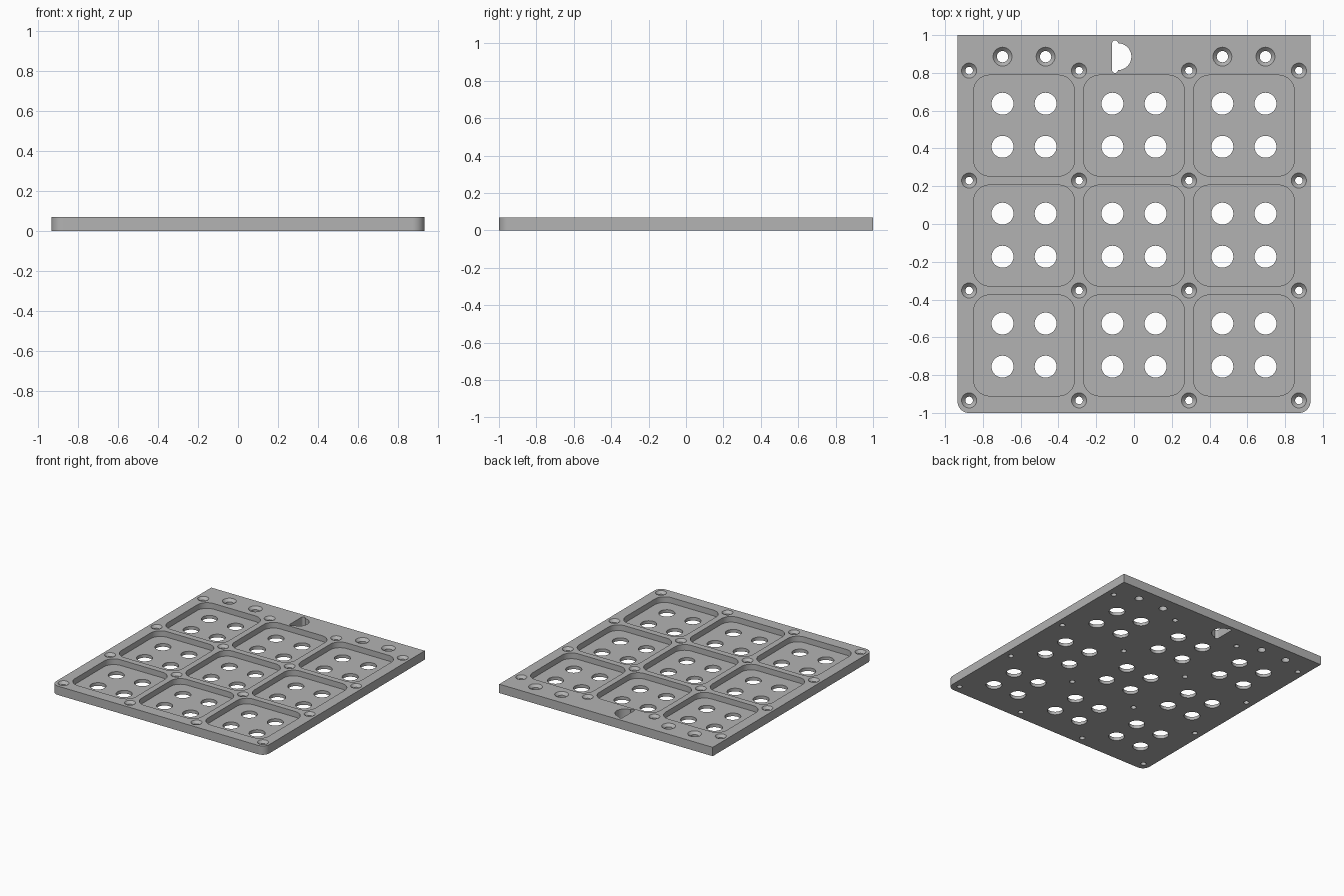
import bpy, bmesh
from math import sin, cos, pi

if "Cube" in bpy.data.objects:
    bpy.data.objects.remove(bpy.data.objects["Cube"])

HEIGHT = 0.07
FLOOR = 0.025       # thickness left under each pocket
PITCH = 0.582       # spacing of the pocket grid
HALF_X, HALF_Y = 0.934, 1.0
GRID_Y = -0.061     # centre of the pocket grid

grey = bpy.data.materials.new("grey")
grey.use_nodes = True
grey.diffuse_color = (0.45, 0.45, 0.45, 1)
grey.node_tree.nodes["Principled BSDF"].inputs["Base Color"].default_value = grey.diffuse_color


def arc(x, y, r, start, end, steps):
    return [(x + r * cos(start + (end - start) * i / steps),
             y + r * sin(start + (end - start) * i / steps)) for i in range(steps + 1)]


def circle(x, y, r, steps=40):
    return arc(x, y, r, 0, 2 * pi, steps)[:-1]


def loft(bm, rings):
    """Closed solid through (outline, z) rings from bottom to top."""
    loops = [[bm.verts.new((x, y, z)) for x, y in outline] for outline, z in rings]
    n = len(loops[0])
    bm.faces.new(loops[0][::-1])
    bm.faces.new(loops[-1])
    for low, high in zip(loops, loops[1:]):
        for i in range(n):
            j = (i + 1) % n
            bm.faces.new((low[i], low[j], high[j], high[i]))


def make_object(name, bm):
    mesh = bpy.data.meshes.new(name)
    bm.to_mesh(mesh)
    bm.free()
    mesh.materials.append(grey)
    obj = bpy.data.objects.new(name, mesh)
    bpy.context.collection.objects.link(obj)
    return obj


def cut(target, bm, name):
    cutter = make_object(name, bm)
    cutter.hide_render = True
    mod = target.modifiers.new(name, "BOOLEAN")
    mod.operation, mod.solver, mod.object = "DIFFERENCE", "EXACT", cutter
    bpy.context.view_layer.objects.active = target
    bpy.ops.object.modifier_apply(modifier=name)
    bpy.data.objects.remove(cutter)


# Plate with square back corners and rounded front corners
r = 0.06
outline = [(HALF_X, HALF_Y), (-HALF_X, HALF_Y)]
outline += arc(-HALF_X + r, -HALF_Y + r, r, pi, 1.5 * pi, 12)
outline += arc(HALF_X - r, -HALF_Y + r, r, 1.5 * pi, 2 * pi, 12)
bm = bmesh.new()
loft(bm, [(outline, 0), (outline, HEIGHT)])
plate = make_object("tray_plate", bm)

# Rounded square pockets and the four round holes in each
pockets, holes = bmesh.new(), bmesh.new()
half, r = 0.267, 0.085
for i in (-1, 0, 1):
    for j in (-1, 0, 1):
        cx, cy = i * PITCH, GRID_Y + j * PITCH
        shape = []
        for k, (sx, sy) in enumerate(((1, 1), (-1, 1), (-1, -1), (1, -1))):
            shape += arc(cx + sx * (half - r), cy + sy * (half - r), r,
                         k * pi / 2, (k + 1) * pi / 2, 10)
            ring = circle(cx + sx * 0.114, cy + sy * 0.114 + 0.002, 0.058)
            loft(holes, [(ring, -0.1), (ring, 0.2)])
        loft(pockets, [(shape, FLOOR), (shape, 0.2)])
cut(plate, pockets, "pocket_cutter")
cut(plate, holes, "hole_cutter")

# Countersunk screw holes between the pockets, and larger ones along the back
screws = [((i - 1.5) * PITCH, GRID_Y + (j - 1.5) * PITCH, 0.02, 0.04)
          for i in range(4) for j in range(4)]
screws += [(x, 0.886, 0.03, 0.05) for x in (-0.696, -0.468, 0.468, 0.696)]
bm = bmesh.new()
for x, y, inner, outer in screws:
    shaft, rim = circle(x, y, inner, 32), circle(x, y, outer, 32)
    loft(bm, [(shaft, -0.1), (shaft, HEIGHT - (outer - inner)), (rim, HEIGHT), (rim, 0.2)])

# D-shaped slot with relieved corners
sx, sy, r, relief = -0.085, 0.886, 0.071, 0.0155
slot = arc(sx, sy, r, -pi / 2, pi / 2, 32)
slot += arc(sx - relief, sy + r, relief, 0, pi, 12)[1:]
slot += arc(sx - relief, sy - r, relief, pi, 2 * pi, 12)[:-1]
loft(bm, [(slot, -0.1), (slot, 0.2)])
cut(plate, bm, "screw_and_slot_cutter")

# Smooth the curved walls, keep edges crisp
bpy.ops.object.select_all(action="DESELECT")
plate.select_set(True)
bpy.context.view_layer.objects.active = plate
bpy.ops.object.shade_smooth_by_angle(angle=pi / 6)
